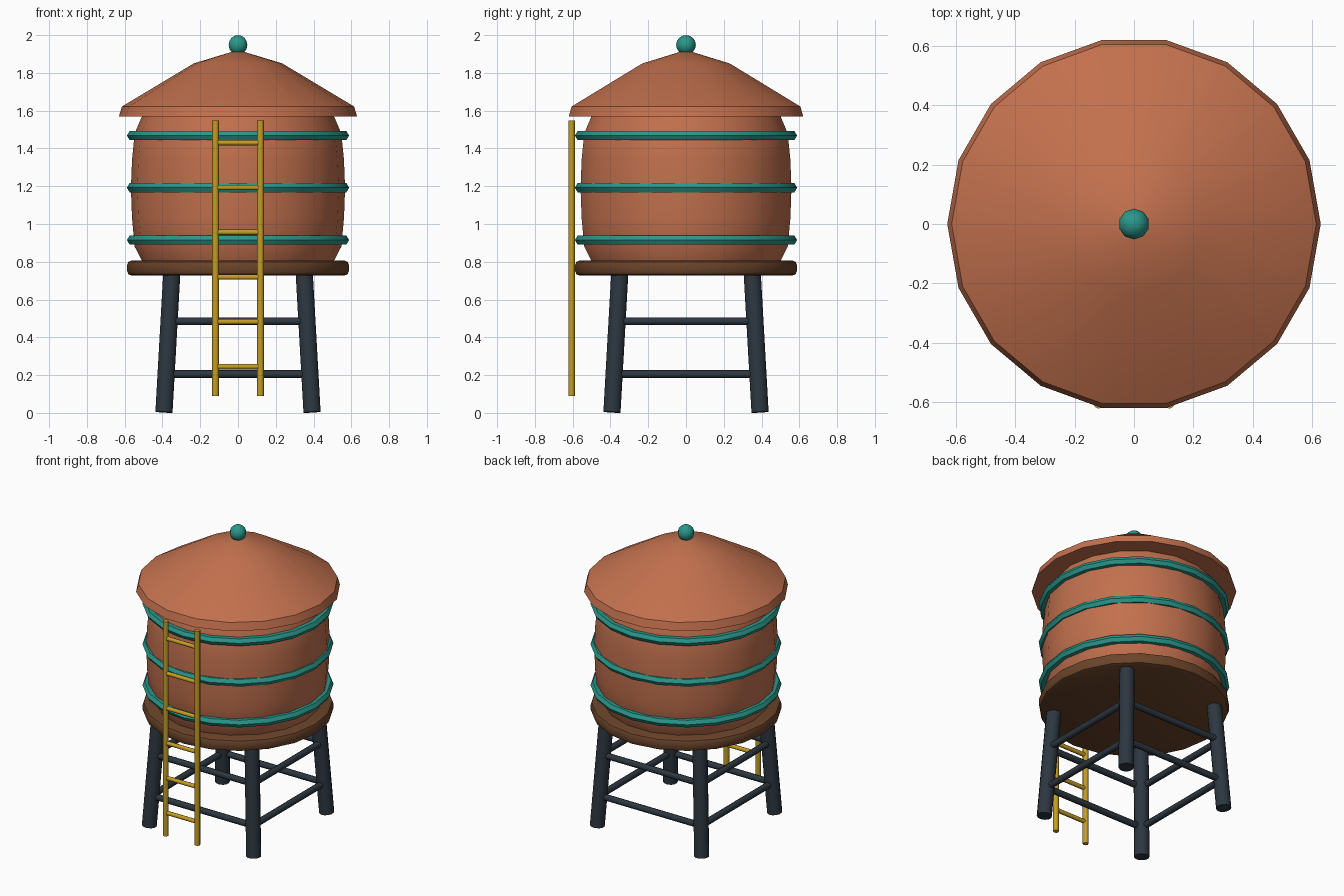
import bpy, bmesh, math
from mathutils import Vector

if "Cube" in bpy.data.objects:
    bpy.data.objects.remove(bpy.data.objects["Cube"])


def material(name, rgb):
    m = bpy.data.materials.new(name)
    m.diffuse_color = (*rgb, 1.0)
    m.use_nodes = True
    m.node_tree.nodes["Principled BSDF"].inputs["Base Color"].default_value = m.diffuse_color
    return m


TERRACOTTA = material("terracotta", (0.54, 0.163, 0.075))
TEAL = material("teal", (0.023, 0.31, 0.255))
BROWN = material("dark wood", (0.147, 0.058, 0.023))
SLATE = material("slate", (0.026, 0.038, 0.051))
YELLOW = material("ochre yellow", (0.56, 0.34, 0.018))


def finish(name, bm, mat, angle=35):
    bmesh.ops.recalc_face_normals(bm, faces=bm.faces)
    mesh = bpy.data.meshes.new(name)
    bm.to_mesh(mesh)
    bm.free()
    mesh.materials.append(mat)
    ob = bpy.data.objects.new(name, mesh)
    bpy.context.collection.objects.link(ob)
    bpy.ops.object.select_all(action='DESELECT')
    ob.select_set(True)
    bpy.context.view_layer.objects.active = ob
    bpy.ops.object.shade_smooth_by_angle(angle=math.radians(angle))
    return ob


def lathe(name, profile, sides, mat, closed=False):
    """Spin (radius, z) points round z; open profiles get flat caps."""
    bm = bmesh.new()
    rings = []
    for r, z in profile:
        rings.append([bm.verts.new((r * math.cos(math.tau * i / sides),
                                    r * math.sin(math.tau * i / sides), z))
                      for i in range(sides)])
    pairs = list(zip(rings, rings[1:]))
    if closed:
        pairs.append((rings[-1], rings[0]))
    for a, b in pairs:
        for i in range(sides):
            j = (i + 1) % sides
            bm.faces.new((a[i], a[j], b[j], b[i]))
    if not closed:
        bm.faces.new(rings[0])
        bm.faces.new(rings[-1])
    return finish(name, bm, mat)


def rod(name, a, b, radius, sides, mat):
    """Cylinder between two points."""
    a, b = Vector(a), Vector(b)
    d = b - a
    bm = bmesh.new()
    bmesh.ops.create_cone(bm, cap_ends=True, segments=sides, radius1=radius,
                          radius2=radius, depth=d.length)
    bm.transform(d.to_track_quat('Z', 'Y').to_matrix().to_4x4())
    bmesh.ops.translate(bm, verts=bm.verts, vec=(a + b) / 2)
    return finish(name, bm, mat, 50)


# Tank barrel and roof
lathe("tank", [(0.50, 0.79), (0.547, 0.88), (0.561, 1.03), (0.567, 1.19),
               (0.561, 1.34), (0.547, 1.48), (0.50, 1.59)], 18, TERRACOTTA)
lathe("roof", [(0.63, 1.57), (0.615, 1.622), (0.235, 1.85), (0.03, 1.912)],
      18, TERRACOTTA)

# Ball on the roof
bm = bmesh.new()
bmesh.ops.create_uvsphere(bm, u_segments=10, v_segments=8, radius=0.052)
bmesh.ops.translate(bm, verts=bm.verts, vec=(0, 0, 1.948))
finish("roof_ball", bm, TEAL, 50)

# Hoops with a six-sided section
for n, z in enumerate((0.915, 1.192, 1.468)):
    section = [(0.56 + 0.028 * math.cos(math.tau * k / 6),
                z + 0.028 * math.sin(math.tau * k / 6)) for k in range(6)]
    lathe(f"hoop_{n + 1}", section, 20, TEAL, closed=True)

# Platform with rounded rim
lathe("platform", [(0.565, 0.728), (0.58, 0.734), (0.587, 0.75), (0.587, 0.784),
                   (0.58, 0.80), (0.565, 0.806)], 20, BROWN)

# Splayed legs
for sx in (-1, 1):
    for sy in (-1, 1):
        name = f"{'front' if sy < 0 else 'back'}_{'left' if sx < 0 else 'right'}_leg"
        rod(name, (0.392 * sx, 0.392 * sy, 0.004), (0.35 * sx, 0.35 * sy, 0.75),
            0.047, 12, SLATE)

# Two rows of braces between the legs
for level, z, d in (("lower", 0.205, 0.382), ("upper", 0.485, 0.375)):
    for s, fb, lr in ((-1, "front", "left"), (1, "back", "right")):
        rod(f"{level}_{fb}_brace", (-d, d * s, z), (d, d * s, z), 0.021, 8, SLATE)
        rod(f"{level}_{lr}_brace", (d * s, -d, z), (d * s, d, z), 0.021, 8, SLATE)

# Ladder on the front
for s, side in ((-1, "left"), (1, "right")):
    rod(f"ladder_{side}_rail", (0.119 * s, -0.605, 0.09), (0.119 * s, -0.605, 1.547),
        0.018, 8, YELLOW)
for n in range(6):
    z = 0.245 + n * 0.237
    rod(f"ladder_rung_{n + 1}", (-0.119, -0.605, z), (0.119, -0.605, z),
        0.014, 8, YELLOW)
